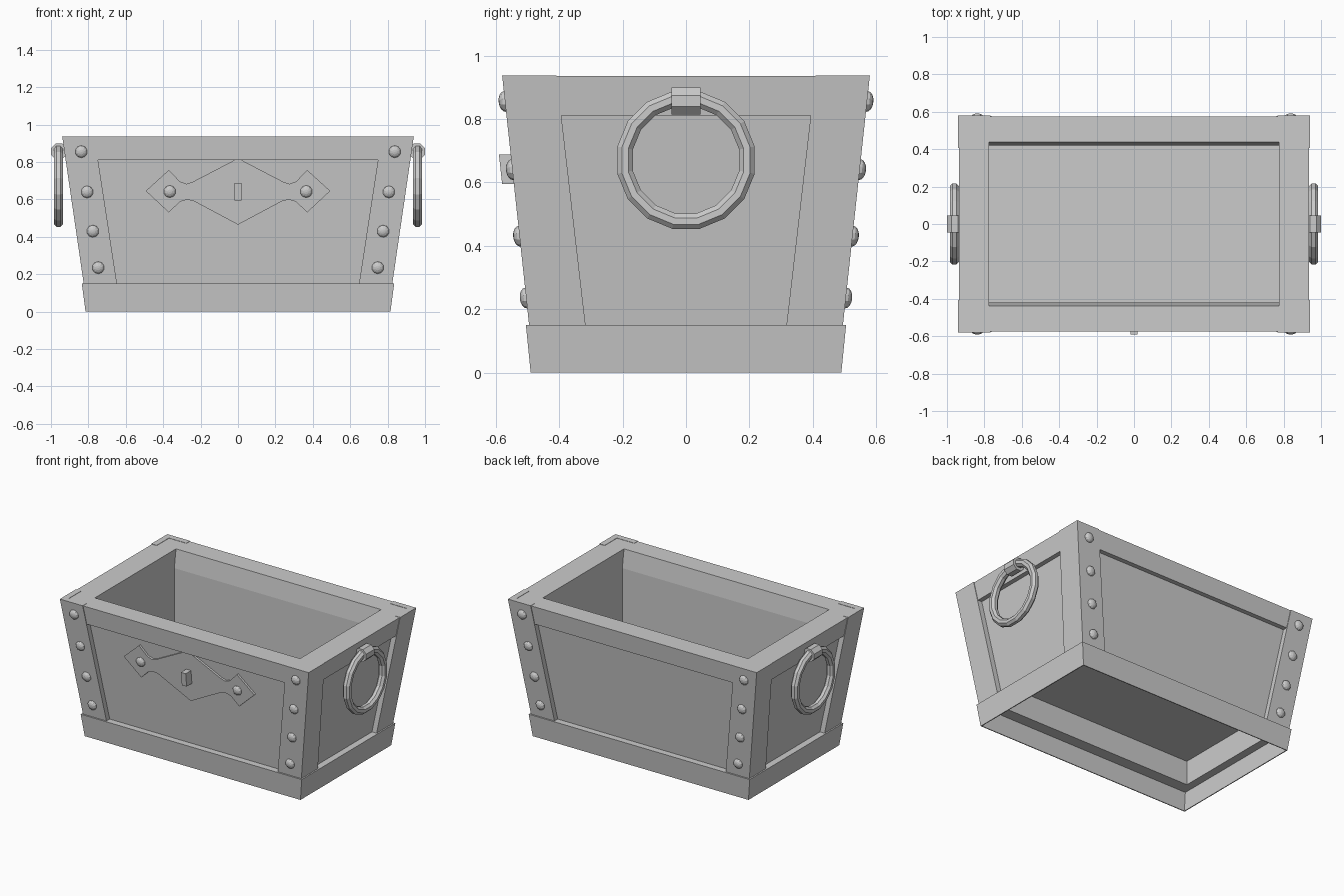
import bpy, bmesh, math
from mathutils import Matrix, Vector

if "Cube" in bpy.data.objects:
    bpy.data.objects.remove(bpy.data.objects["Cube"], do_unlink=True)

grey = bpy.data.materials.new("grey")
grey.use_nodes = True
colour = (0.6, 0.6, 0.6, 1)
grey.diffuse_color = colour
grey.node_tree.nodes["Principled BSDF"].inputs["Base Color"].default_value = colour

LOW, HIGH = 0.15, 0.937
RECESS = 0.035
TILT = math.atan(0.085 / (HIGH - LOW))


def body(z, inset=0.0):
    """Half width and half depth of the flared body at height z."""
    t = (z - LOW) / (HIGH - LOW)
    return 0.825 + 0.115 * t - inset, 0.495 + 0.085 * t - inset


def finish(name, bm):
    bmesh.ops.recalc_face_normals(bm, faces=bm.faces)
    mesh = bpy.data.meshes.new(name)
    bm.to_mesh(mesh)
    bm.free()
    mesh.materials.append(grey)
    ob = bpy.data.objects.new(name, mesh)
    bpy.context.scene.collection.objects.link(ob)
    return ob


def loft(name, sections, closed=False):
    """Skin a list of equal outlines; cap the ends unless it closes on itself."""
    bm = bmesh.new()
    rings = [[bm.verts.new(p) for p in s] for s in sections]
    n = len(rings[0])
    pairs = list(zip(rings, rings[1:]))
    if closed:
        pairs.append((rings[-1], rings[0]))
    else:
        bm.faces.new(rings[0])
        bm.faces.new(rings[-1])
    for a, b in pairs:
        for i in range(n):
            j = (i + 1) % n
            bm.faces.new((a[i], a[j], b[j], b[i]))
    return finish(name, bm)


def frame(name, profile):
    """Rectangular frame from a closed profile of (half x, half y, z)."""
    loft(name, [[(-x, -y, z), (x, -y, z), (x, y, z), (-x, y, z)]
                for x, y, z in profile], closed=True)


# Hollow base skirt, panelled walls, top rail and floor
frame("base_skirt", [(0.815, 0.49, 0), (0.835, 0.505, LOW), (0.775, 0.42, LOW),
                     (0.775, 0.42, 0.145), (0.829, 0.499, 0.145), (0.809, 0.484, 0)])
frame("wall_panels", [(*body(LOW, RECESS), LOW), (*body(0.81, RECESS), 0.81),
                      (0.775, 0.42, 0.81), (0.775, 0.42, LOW)])
frame("top_rail", [(*body(0.81, 0.004), 0.81), (*body(0.935, 0.004), 0.935),
                   (0.775, 0.438, 0.935), (0.775, 0.42, 0.81)])
loft("floor", [[(-0.78, -0.425, z), (0.78, -0.425, z), (0.78, 0.425, z), (-0.78, 0.425, z)]
               for z in (0.31, 0.33)])


# Angled corner posts
def post_section(sx, sy, z, wide):
    x, y = body(z)
    t = RECESS + 0.005
    outline = [(x, y), (x - wide, y), (x - wide, y - t), (x - t, y - t),
               (x - t, y - wide), (x, y - wide)]
    return [(sx * px, sy * py, z) for px, py in outline]


def rivet(name, x, y, z, lean):
    bm = bmesh.new()
    bmesh.ops.create_uvsphere(bm, u_segments=10, v_segments=8, radius=1)
    place = (Matrix.Translation((x, y, z)) @ Matrix.Rotation(lean, 4, "X")
             @ Matrix.Diagonal((0.033, 0.02, 0.033, 1))
             @ Matrix.Rotation(math.pi / 2, 4, "X"))
    bm.transform(place)
    finish(name, bm)


for sx, side in ((1, "left"), (-1, "right")):
    for sy, end in ((-1, "front"), (1, "back")):
        loft(f"{end}_{side}_post", [post_section(sx, sy, LOW, 0.178),
                                    post_section(sx, sy, HIGH, 0.172)])
        for i, z in enumerate((0.235, 0.43, 0.64, 0.855)):
            x, y = body(z)
            rivet(f"{end}_{side}_rivet_{i + 1}", sx * (x - 0.09), sy * y, z, -sy * TILT)

# Lock plate on the front panel, mirrored about the middle
half = [(0, 0.82), (0.24, 0.695), (0.275, 0.683), (0.31, 0.695), (0.37, 0.757),
        (0.493, 0.645), (0.37, 0.53), (0.31, 0.588), (0.275, 0.598), (0.24, 0.593), (0, 0.465)]
outline = half + [(-x, z) for x, z in reversed(half[1:-1])]
loft("lock_plate", [[(x, -body(z, RECESS)[1] - out, z) for x, z in outline]
                    for out in (-0.005, 0.015)])
for sx, side in ((1, "left"), (-1, "right")):
    rivet(f"plate_{side}_rivet", sx * 0.365, -body(0.642, RECESS)[1] - 0.015, 0.642, TILT)

# Staple in the middle of the lock plate
loft("lock_staple", [[(x, -body(z, RECESS)[1] - out, z) for x, z in
                      ((-0.018, 0.595), (0.018, 0.595), (0.018, 0.687), (-0.018, 0.687))]
                     for out in (0, 0.072)])

# Ring handles and their faceted holders
for sx, side in ((1, "left"), (-1, "right")):
    rings = []
    for i in range(16):
        a = math.tau * (i + 0.5) / 16
        ring = []
        for j in range(8):
            b = math.tau * (j + 0.5) / 8
            r = 0.196 + 0.027 * math.cos(b)
            ring.append((sx * (0.96 + 0.027 * math.sin(b)),
                         r * math.cos(a), 0.67 + r * math.sin(a)))
        rings.append(ring)
    loft(f"{side}_ring_handle", rings, closed=True)
    holder = [math.tau * (k + 0.5) / 8 for k in range(8)]
    loft(f"{side}_ring_holder", [[(sx * (0.9575 + 0.046 * math.cos(a)), y,
                                   0.857 + 0.046 * math.sin(a)) for a in holder]
                                 for y in (-0.045, 0.045)])
